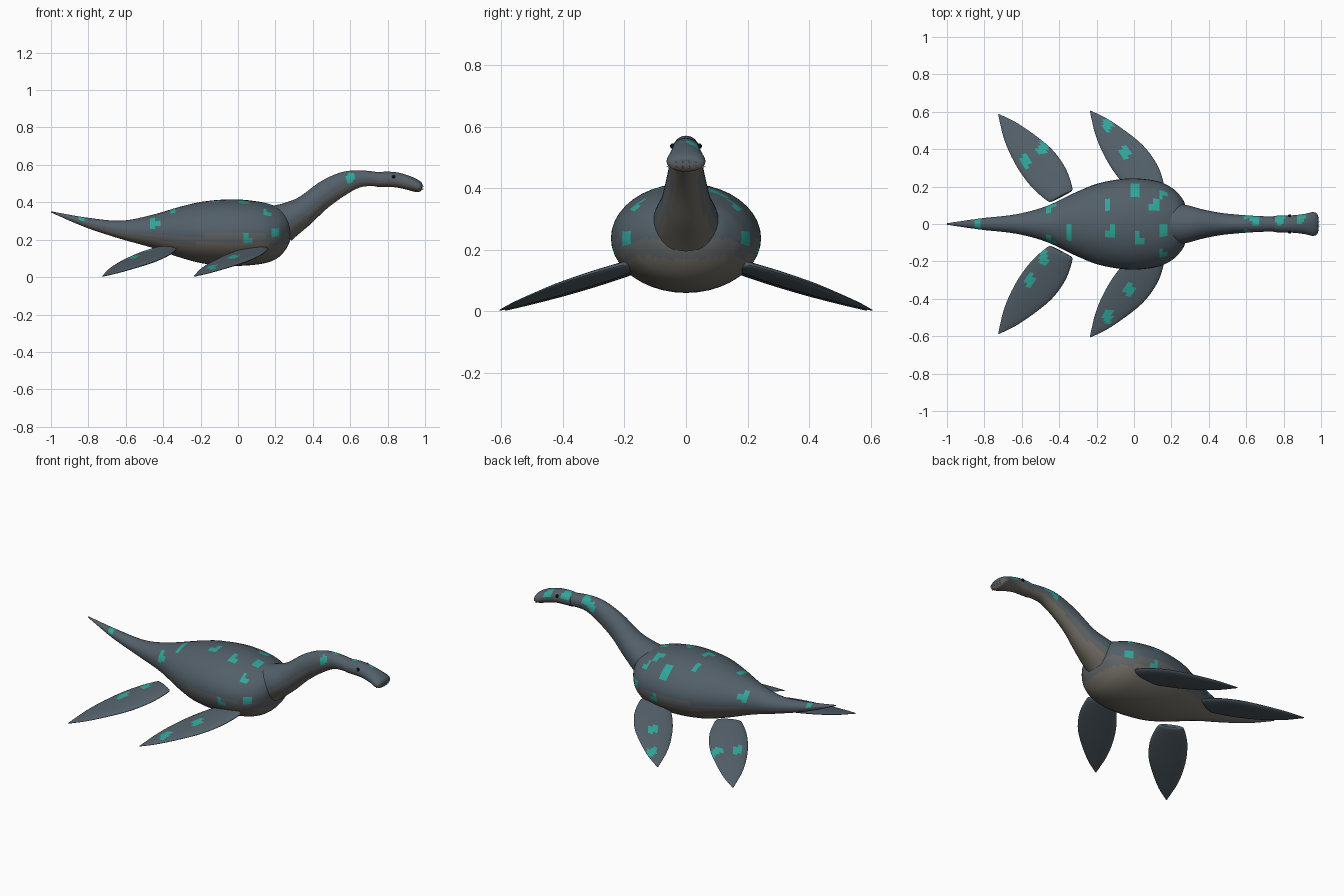
import bpy, bmesh, math
from mathutils import Vector

if "Cube" in bpy.data.objects:
    bpy.data.objects.remove(bpy.data.objects["Cube"])


def mat(name, rgb):
    m = bpy.data.materials.new(name)
    m.diffuse_color = (*rgb, 1)
    m.use_nodes = True
    m.node_tree.nodes["Principled BSDF"].inputs["Base Color"].default_value = m.diffuse_color
    return m


SLATE = mat("slate_skin", (0.085, 0.115, 0.14))
SIDE = mat("side_skin", (0.12, 0.13, 0.135))
BELLY = mat("belly_skin", (0.17, 0.155, 0.13))
TEAL = mat("teal_spots", (0.03, 0.38, 0.32))
BLACK = mat("eye_black", (0.005, 0.005, 0.005))
IVORY = mat("tooth_ivory", (0.6, 0.58, 0.5))

# Spots seen from above (x, y) and from the sides (x, z)
TOP_SPOTS = [(0, .18), (-.14, .10), (-.12, -.04), (.02, -.08), (.11, .10), (.16, -.03),
             (-.35, -.04), (-.83, 0), (.78, .03), (.89, .04), (.65, .03),
             (-.05, .38), (-.14, .53), (-.49, .41), (-.58, .34),
             (-.03, -.35), (-.14, -.49), (-.48, -.18), (-.56, -.30)]
SIDE_SPOTS = [(-.45, .29), (.05, .20), (.16, .35), (.20, .24), (.60, .53)]


def catmull(rows, steps):
    """Smoothly interpolate rows of numbers."""
    out = []
    for i in range(len(rows) - 1):
        a, b, c, d = (rows[max(0, min(len(rows) - 1, i + k))] for k in (-1, 0, 1, 2))
        for s in range(steps):
            t = s / steps
            out.append([.5 * (2*q + (r - p)*t + (2*p - 5*q + 4*r - w)*t*t + (3*q - p - 3*r + w)*t**3)
                        for p, q, r, w in zip(a, b, c, d)])
    return out + [list(rows[-1])]


def loft(name, rings, sides, belly=True):
    """Skin elliptical rings given as (centre, half axis u, half axis v)."""
    bm = bmesh.new()
    loops = []
    for c, u, v in rings:
        loops.append([bm.verts.new(c + u * math.cos(2 * math.pi * k / sides)
                                   + v * math.sin(2 * math.pi * k / sides)) for k in range(sides)])
    for a, b in zip(loops, loops[1:]):
        for k in range(sides):
            n = (k + 1) % sides
            bm.faces.new((a[k], a[n], b[n], b[k]))
    bm.faces.new(loops[0])
    bm.faces.new(loops[-1])
    bmesh.ops.recalc_face_normals(bm, faces=bm.faces)
    for f in bm.faces:
        p, n = f.calc_center_median(), f.normal
        if belly:
            f.material_index = 2 if n.z < -.45 else 1 if n.z < -.1 else 0
        if len(f.verts) > 4:
            continue
        on_top = n.z > .25 and any(((p.x - x) / .025) ** 2 + ((p.y - y) / .04) ** 2 < 1
                                   for x, y in TOP_SPOTS)
        on_side = abs(n.y) > .5 and any(((p.x - x) / .022) ** 2 + ((p.z - z) / .028) ** 2 < 1
                                        for x, z in SIDE_SPOTS)
        if on_top or on_side:
            f.material_index = 3
    me = bpy.data.meshes.new(name)
    bm.to_mesh(me)
    bm.free()
    for m in (SLATE, SIDE, BELLY, TEAL):
        me.materials.append(m)
    ob = bpy.data.objects.new(name, me)
    bpy.context.collection.objects.link(ob)
    smooth(ob)
    return ob


def smooth(ob):
    bpy.ops.object.select_all(action='DESELECT')
    ob.select_set(True)
    bpy.context.view_layer.objects.active = ob
    bpy.ops.object.shade_smooth_by_angle(angle=math.radians(40))


def spine(name, rows, steps, sides):
    """Rows: top x, top z, bottom x, bottom z, half width."""
    rings = []
    for xt, zt, xb, zb, w in catmull(rows, steps):
        t, b = Vector((xt, 0, zt)), Vector((xb, 0, zb))
        rings.append(((t + b) / 2, Vector((0, max(w, .002), 0)), (t - b) / 2))
    return loft(name, rings, sides)


# Body with tail
spine("body_and_tail", [
    (-1, .352, -1, .346, .004), (-.82, .32, -.82, .268, .03), (-.63, .302, -.63, .205, .052),
    (-.47, .33, -.47, .16, .095), (-.31, .376, -.31, .105, .17), (-.18, .405, -.18, .072, .22),
    (-.02, .416, -.02, .06, .244), (.12, .402, .12, .07, .23), (.20, .38, .20, .095, .195),
    (.245, .36, .25, .14, .15), (.268, .33, .28, .20, .10), (.272, .29, .28, .25, .03)], 6, 40)

# Neck
spine("neck", [
    (.18, .38, .285, .195, .11), (.25, .397, .325, .23, .10), (.33, .43, .39, .285, .08),
    (.44, .51, .48, .37, .060), (.55, .56, .585, .445, .049), (.65, .571, .665, .483, .043),
    (.76, .56, .755, .485, .039)], 6, 32)

# Head with a broad blunt muzzle
spine("head", [
    (.748, .561, .743, .483, .043), (.80, .564, .79, .482, .046), (.86, .558, .85, .479, .047),
    (.92, .540, .915, .464, .055), (.955, .524, .945, .456, .063), (.977, .510, .968, .455, .060),
    (.986, .497, .980, .464, .045), (.987, .487, .985, .474, .015)], 5, 32)

# Flippers: leading x, y and trailing x, y, thickness, from root to tip
FLIPPER = [(-.335, .175, -.445, .118, .010), (-.33, .195, -.465, .125, .017),
           (-.355, .275, -.54, .19, .018), (-.395, .345, -.61, .28, .017),
           (-.45, .41, -.665, .38, .015), (-.53, .475, -.698, .465, .011),
           (-.63, .543, -.714, .53, .007), (-.722, .588, -.726, .584, .002)]


def flipper(name, dx, dy, side):
    def place(x, y):
        z = .150 + .136 * (x + .33) - .233 * (y - .19)
        return Vector((x + dx, side * (y + dy), z))
    up = Vector((-.136, side * .233, 1)).normalized()
    rings = []
    for lx, ly, tx, ty, h in catmull(FLIPPER, 5):
        a, b = place(lx, ly), place(tx, ty)
        rings.append(((a + b) / 2, (a - b) / 2, up * max(h, .001)))
    loft(name, rings, 24, belly=False)


for side, label in ((1, "left"), (-1, "right")):
    flipper(f"front_flipper_{label}", .49, .018, side)
    flipper(f"rear_flipper_{label}", 0, 0, side)

    # Eyes
    bpy.ops.mesh.primitive_uv_sphere_add(segments=16, ring_count=10, radius=.009,
                                         location=(.832, side * .043, .537))
    eye = bpy.context.object
    eye.name = f"eye_{label}"
    eye.data.materials.append(BLACK)
    smooth(eye)

# Small teeth around the muzzle, upper and lower rows
for row, (z, tilt) in enumerate(((.488, -.5), (.468, .5))):
    for k in range(8):
        a = math.radians(-70 + 20 * k)
        out = Vector((math.cos(a), math.sin(a), tilt)).normalized()
        base = Vector((.953 + .032 * math.cos(a), .058 * math.sin(a), z))
        bpy.ops.mesh.primitive_cone_add(vertices=6, radius1=.003, radius2=0, depth=.014,
                                        location=base + out * .005,
                                        rotation=out.to_track_quat('Z', 'Y').to_euler())
        tooth = bpy.context.object
        tooth.name = f"tooth_{'lower' if row else 'upper'}_{k + 1}"
        tooth.data.materials.append(IVORY)
